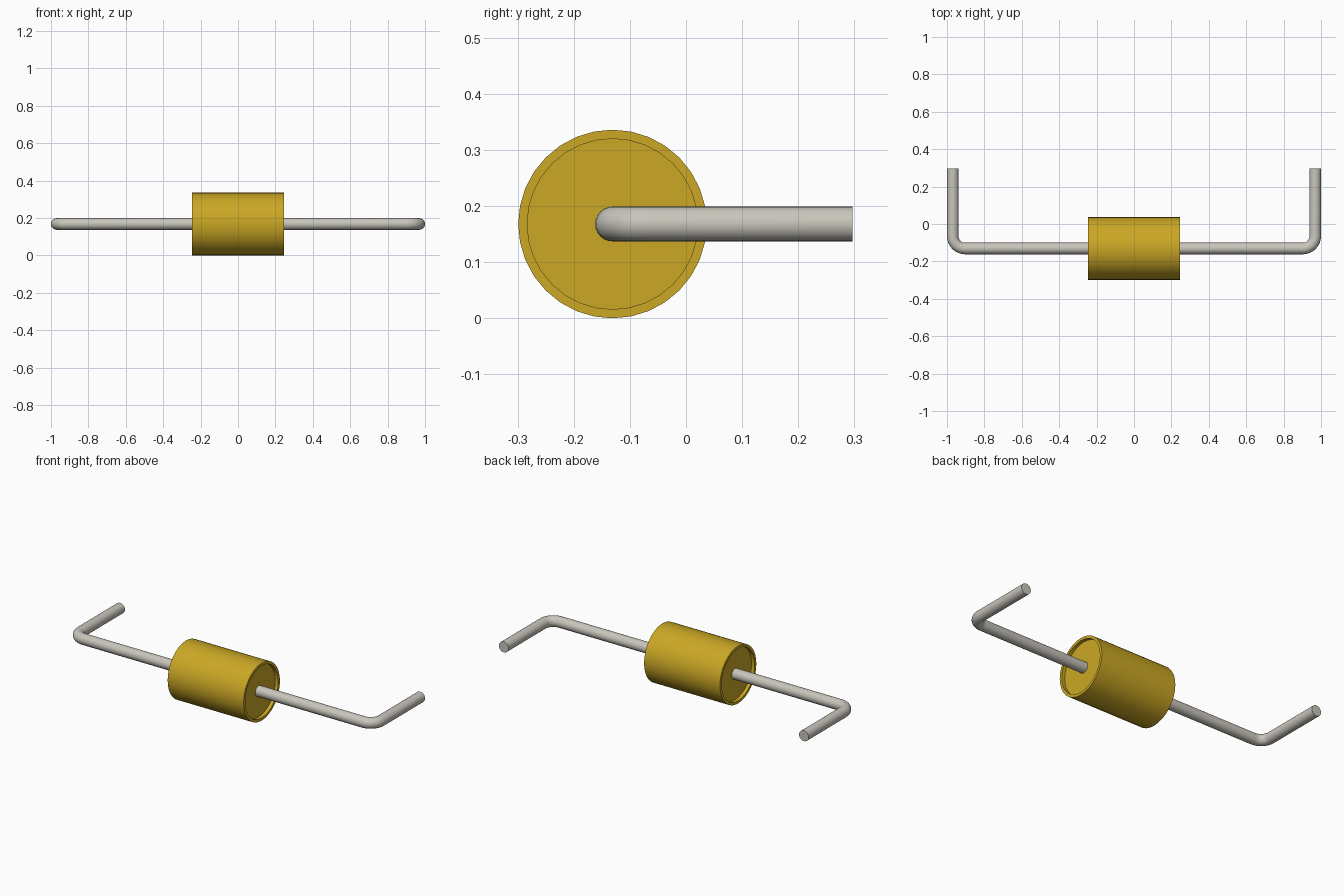
import bpy, bmesh, math
from mathutils import Vector

cube = bpy.data.objects.get("Cube")
if cube:
    bpy.data.objects.remove(cube, do_unlink=True)

AXIS_Y, AXIS_Z = -0.131, 0.168   # centre line of the body and leads


def material(name, colour):
    mat = bpy.data.materials.new(name)
    mat.use_nodes = True
    mat.diffuse_color = (*colour, 1)
    mat.node_tree.nodes["Principled BSDF"].inputs["Base Color"].default_value = (*colour, 1)
    return mat


def tube(name, rings, sides, mat):
    """Skin rings given as (centre, direction, radius) and cap both ends."""
    bm = bmesh.new()
    loops = []
    up = Vector((0, 0, 1))
    for centre, direction, radius in rings:
        side = up.cross(direction)
        loops.append([bm.verts.new(centre + radius * (math.cos(a) * side + math.sin(a) * up))
                      for a in (math.tau * i / sides for i in range(sides))])
    for a, b in zip(loops, loops[1:]):
        for i in range(sides):
            j = (i + 1) % sides
            bm.faces.new((a[i], a[j], b[j], b[i]))
    bm.faces.new(loops[0])
    bm.faces.new(loops[-1])
    bmesh.ops.recalc_face_normals(bm, faces=bm.faces)
    mesh = bpy.data.meshes.new(name)
    bm.to_mesh(mesh)
    bm.free()
    mesh.materials.append(mat)
    obj = bpy.data.objects.new(name, mesh)
    bpy.context.collection.objects.link(obj)
    bpy.ops.object.select_all(action="DESELECT")
    obj.select_set(True)
    bpy.context.view_layer.objects.active = obj
    bpy.ops.object.shade_smooth_by_angle(angle=math.radians(35))
    return obj


gold = material("golden yellow", (0.60, 0.39, 0.018))
metal = material("light grey metal", (0.58, 0.56, 0.50))

# Cylindrical body with a shallow recess in each end
HALF, RADIUS, RIM, RECESS = 0.245, 0.168, 0.152, 0.02
half_profile = [(HALF - RECESS, RIM), (HALF, RIM), (HALF, RADIUS)]
profile = [(-x, r) for x, r in half_profile] + half_profile[::-1]
tube("body", [(Vector((x, AXIS_Y, AXIS_Z)), Vector((1, 0, 0)), r) for x, r in profile], 32, gold)

# Leads: straight out of each end, then bent towards the back
WIRE, END_X, END_Y, BEND, STEPS = 0.031, 0.969, 0.297, 0.066, 8
for name, s in (("left_lead", 1), ("right_lead", -1)):
    rings = [(Vector((s * (HALF - RECESS - 0.01), AXIS_Y, AXIS_Z)), Vector((s, 0, 0)), WIRE)]
    for i in range(STEPS + 1):
        a = math.pi / 2 * i / STEPS
        centre = Vector((s * (END_X - BEND + BEND * math.sin(a)),
                         AXIS_Y + BEND * (1 - math.cos(a)), AXIS_Z))
        rings.append((centre, Vector((s * math.cos(a), math.sin(a), 0)), WIRE))
    rings.append((Vector((s * END_X, END_Y, AXIS_Z)), Vector((0, 1, 0)), WIRE))
    tube(name, rings, 24, metal)
